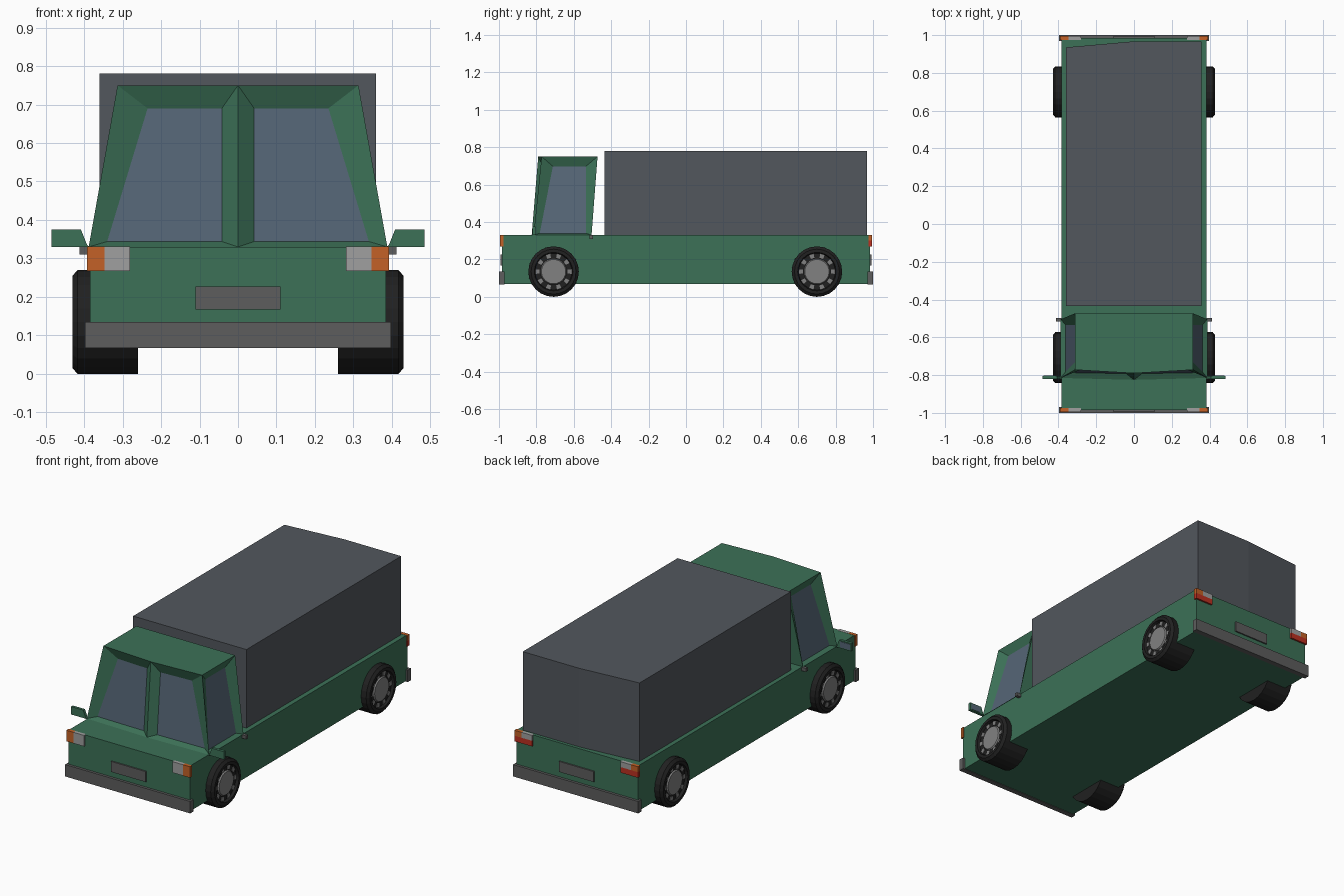
import bpy, bmesh, math
from mathutils import Vector

if "Cube" in bpy.data.objects:
    bpy.data.objects.remove(bpy.data.objects["Cube"])


def material(name, rgb):
    m = bpy.data.materials.new(name)
    m.diffuse_color = (*rgb, 1)
    m.use_nodes = True
    m.node_tree.nodes["Principled BSDF"].inputs["Base Color"].default_value = m.diffuse_color
    return m


GREEN = material("green_paint", (0.045, 0.165, 0.095))
GLASS = material("glass", (0.09, 0.13, 0.18))
CARGO = material("cargo_grey", (0.085, 0.095, 0.11))
TRIM = material("trim_grey", (0.11, 0.11, 0.11))
RUBBER = material("rubber", (0.015, 0.015, 0.015))
METAL = material("metal", (0.22, 0.22, 0.22))
LAMP = material("lamp_white", (0.35, 0.35, 0.35))
ORANGE = material("lamp_orange", (0.55, 0.12, 0.02))
RED = material("lamp_red", (0.5, 0.03, 0.015))


def finish(name, bm, mats, recalc=True):
    bmesh.ops.remove_doubles(bm, verts=bm.verts, dist=1e-5)
    if recalc:
        bmesh.ops.recalc_face_normals(bm, faces=bm.faces)
    me = bpy.data.meshes.new(name)
    bm.to_mesh(me)
    bm.free()
    for m in mats:
        me.materials.append(m)
    ob = bpy.data.objects.new(name, me)
    bpy.context.collection.objects.link(ob)
    return ob


def prism(name, outline, axis, lo, hi, mat):
    """Extrude a 2D outline along an axis (0=x, 1=y, 2=z)."""
    bm = bmesh.new()
    def pt(p, d):
        c = list(p)
        c.insert(axis, d)
        return bm.verts.new(c)
    a = [pt(p, lo) for p in outline]
    b = [pt(p, hi) for p in outline]
    bm.faces.new(a)
    bm.faces.new(b)
    n = len(a)
    for i in range(n):
        bm.faces.new((a[i], a[(i + 1) % n], b[(i + 1) % n], b[i]))
    return finish(name, bm, [mat])


def box(name, x, y, z, mat):
    x, y = sorted(x), sorted(y)
    return prism(name, [(x[0], y[0]), (x[1], y[0]), (x[1], y[1]), (x[0], y[1])],
                 2, z[0], z[1], mat)


# Lower body
box("body", (-.385, .385), (-.985, .985), (.07, .33), GREEN)

# Cargo box, its rear face slightly bent on the left
prism("cargo_box", [(-.36, -.435), (.358, -.435), (.358, .967), (0, .967), (-.36, .935)],
      2, .33, .78, CARGO)

# Cab with recessed windows
bm = bmesh.new()


def face(pts, mat=0):
    f = bm.faces.new([bm.verts.new(p) for p in pts])
    f.material_index = mat


def window(outer, inner):
    for i in range(4):
        j = (i + 1) % 4
        face((outer[i], outer[j], inner[j], inner[i]))
    face(inner, 1)


bc, tc = (0, -.825, .33), (0, -.79, .75)
for s in (-1, 1):
    bf, tf = (s * .388, -.815, .33), (s * .313, -.772, .75)
    bb, tb = (s * .388, -.505, .33), (s * .313, -.473, .75)
    window((bc, bf, tf, tc), ((s * .042, -.792, .344), (s * .34, -.787, .344),
                              (s * .235, -.752, .69), (s * .042, -.762, .69)))
    window((bf, bb, tb, tf), ((s * .362, -.782, .34), (s * .362, -.535, .34),
                              (s * .292, -.535, .698), (s * .292, -.712, .698)))
    face((bc, bf, bb, (0, -.505, .33)))
    face((tc, tf, tb, (0, -.473, .75)))
    face((bb, tb, (0, -.473, .75), (0, -.505, .33)))
finish("cab", bm, [GREEN, GLASS])

# Bumpers and number plates
for end, s in (("front", -1), ("rear", 1)):
    box(end + "_bumper", (-.397, .397), (s * .97, s * 1.0), (.067, .135), TRIM)
    box(end + "_plate", (-.11, .11), (s * .98, s * .993), (.167, .227), TRIM)

for side, s in (("left", -1), ("right", 1)):
    # Front lamps
    box(side + "_headlight", (s * .28, s * .347), (-.995, -.975), (.268, .331), LAMP)
    box(side + "_front_indicator", (s * .347, s * .392), (-.995, -.975), (.268, .331), ORANGE)
    # Rear lamps
    box(side + "_reversing_light", (s * .28, s * .347), (.975, .995), (.3, .331), LAMP)
    box(side + "_rear_indicator", (s * .347, s * .392), (.975, .995), (.3, .331), ORANGE)
    box(side + "_brake_light", (s * .28, s * .392), (.975, .995), (.268, .3), RED)
    # Door mirror with glass on the rear side
    prism(side + "_mirror", [(s * .385, .33), (s * .485, .33), (s * .485, .375),
                             (s * .408, .375), (s * .392, .335)], 1, -.82, -.804, GREEN)
    box(side + "_mirror_glass", (s * .415, s * .478), (-.806, -.802), (.336, .369), GLASS)
    # Door handle
    box(side + "_door_handle", (s * .38, s * .412), (-.515, -.497), (.31, .33), TRIM)

# Wheels: (x, radius) profile from the inner face to the hub, per-band material
PROFILE = [(.26, 0), (.26, .135), (.417, .135), (.43, .12), (.43, .103),
           (.415, .098), (.415, .07), (.422, .065), (.422, 0)]
BANDS = [0, 0, 0, 0, 0, 0, 1, 1]
SEG = 24


def wheel(name, s, cy):
    bm = bmesh.new()
    def p(k, i):
        x, r = PROFILE[k]
        a = 2 * math.pi * i / SEG
        return bm.verts.new((s * x, cy + r * math.sin(a), .135 + r * math.cos(a)))
    for k, mi in enumerate(BANDS):
        for i in range(SEG):
            if PROFILE[k][1] == 0:
                vs = (p(k, 0), p(k + 1, i), p(k + 1, i + 1))
            elif PROFILE[k + 1][1] == 0:
                vs = (p(k, i), p(k, i + 1), p(k + 1, 0))
            else:
                vs = (p(k, i), p(k, i + 1), p(k + 1, i + 1), p(k + 1, i))
            bm.faces.new(vs).material_index = mi
    finish(name, bm, [RUBBER, METAL])
    # Ring of small rim plates around the hub
    bm = bmesh.new()
    for i in range(10):
        a0 = 2 * math.pi * (i + .5) / 10
        vs = []
        for x in (.412, .418):
            for r, d in ((.075, -.13), (.098, -.13), (.098, .13), (.075, .13)):
                vs.append(bm.verts.new((s * x, cy + r * math.sin(a0 + d),
                                        .135 + r * math.cos(a0 + d))))
        bm.faces.new(vs[:4])
        bm.faces.new(vs[4:])
        for j in range(4):
            n = (j + 1) % 4
            bm.faces.new((vs[j], vs[n], vs[n + 4], vs[j + 4]))
    finish(name + "_rim_plates", bm, [METAL])


for side, s in (("left", -1), ("right", 1)):
    wheel("front_" + side + "_wheel", s, -.708)
    wheel("rear_" + side + "_wheel", s, .7)
